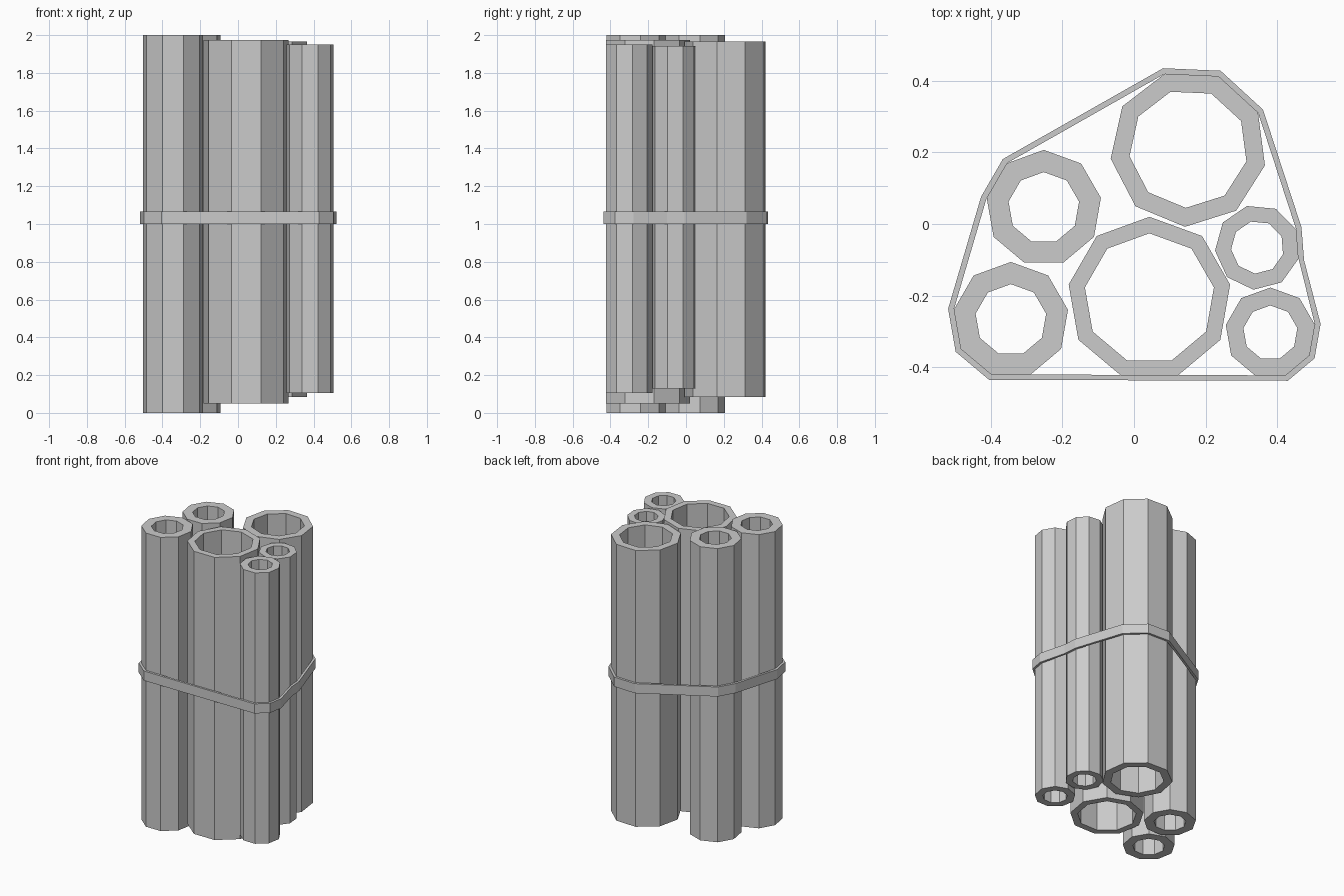
import bpy
from math import cos, sin, radians

if "Cube" in bpy.data.objects:
    bpy.data.objects.remove(bpy.data.objects["Cube"])

SIDES = 9


def corner(x, y, r, angle, k):
    a = radians(angle + 360 / SIDES * k)
    return (x + r * cos(a), y + r * sin(a))


def ring_wall(name, outer, inner, z0, z1):
    """Closed hollow prism between two loops with equal point counts."""
    n = len(outer)
    verts = [(x, y, z) for loop, z in ((outer, z0), (outer, z1), (inner, z1), (inner, z0))
             for x, y in loop]
    faces = []
    for a in range(4):
        b = (a + 1) % 4
        for i in range(n):
            j = (i + 1) % n
            faces.append((a * n + i, a * n + j, b * n + j, b * n + i))
    mesh = bpy.data.meshes.new(name)
    mesh.from_pydata(verts, [], faces)
    obj = bpy.data.objects.new(name, mesh)
    bpy.context.collection.objects.link(obj)
    return obj


# Pipes: centre x, y, outer radius, bore radius, first corner angle, bottom, top
PIPES = {
    "centre_pipe": (0.043, -0.209, 0.229, 0.183, 90, 0.05, 1.975),
    "back_pipe": (0.152, 0.211, 0.219, 0.166, -12.5, 0.083, 1.965),
    "left_back_pipe": (-0.252, 0.045, 0.162, 0.10, 90, 0.0, 2.0),
    "left_front_pipe": (-0.344, -0.268, 0.162, 0.10, 90, 0.0, 2.0),
    "right_back_pipe": (0.345, -0.065, 0.119, 0.074, -15.5, 0.13, 1.943),
    "right_front_pipe": (0.381, -0.304, 0.1265, 0.0765, 90, 0.105, 1.95),
}
for name, (x, y, r, bore, angle, z0, z1) in PIPES.items():
    outer = [corner(x, y, r, angle, k) for k in range(SIDES)]
    inner = [corner(x, y, bore, angle, k) for k in range(SIDES)]
    ring_wall(name, outer, inner, z0, z1)

# Strap pulled tight around the outermost pipe corners
WRAP = [("back_pipe", (1, 2, 3)), ("left_back_pipe", (1, 2)),
        ("left_front_pipe", (2, 3, 4)), ("right_front_pipe", (5, 6, 7)),
        ("right_back_pipe", (0, 1))]


def strap_loop(grow):
    points = []
    for name, corners in WRAP:
        x, y, r, _, angle, _, _ = PIPES[name]
        points += [corner(x, y, r + grow, angle, k) for k in corners]
    return points


ring_wall("strap", strap_loop(0.016), strap_loop(0.0), 1.0, 1.065)
